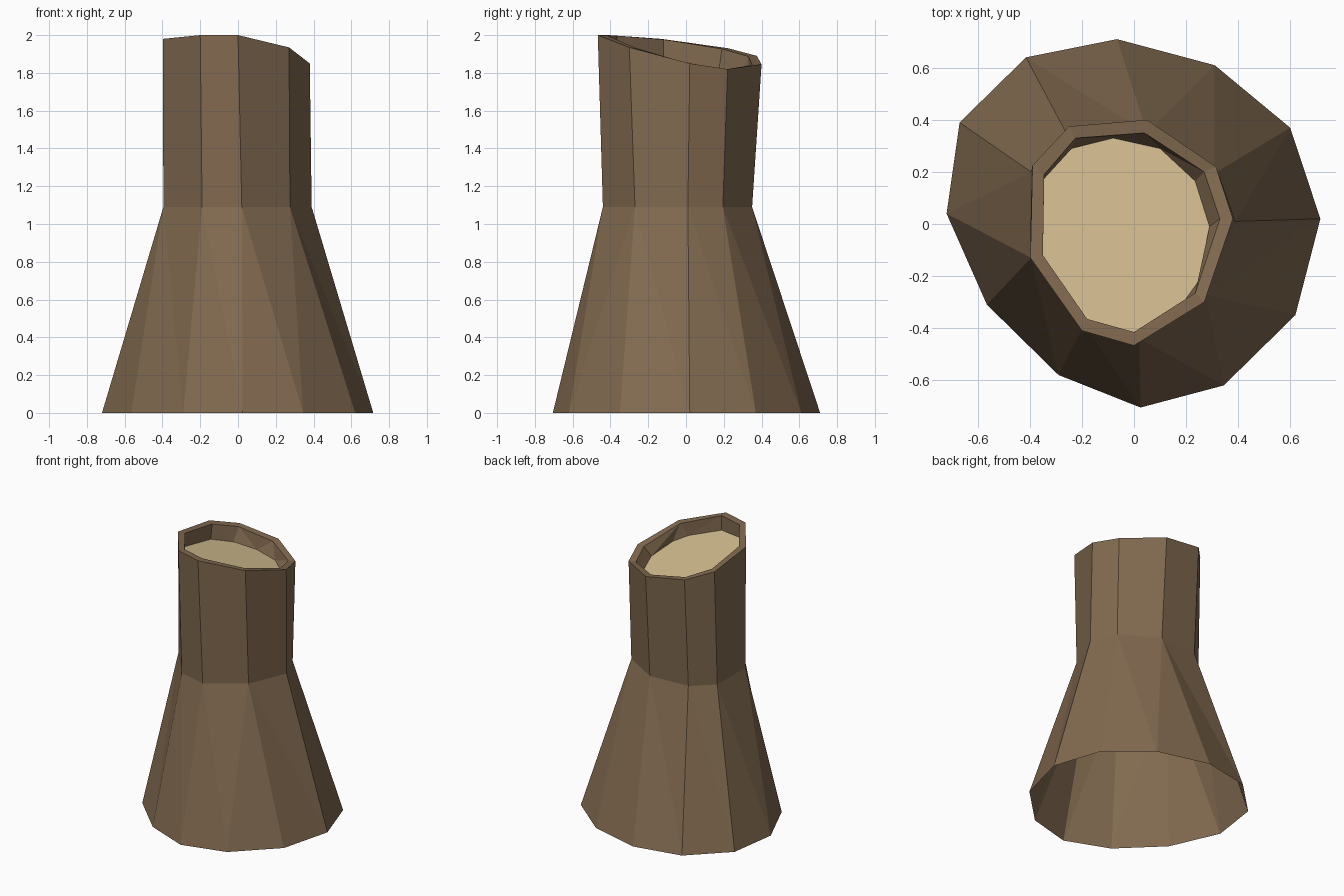
import bpy
import math

if "Cube" in bpy.data.objects:
    bpy.data.objects.remove(bpy.data.objects["Cube"])


def material(name, rgb):
    m = bpy.data.materials.new(name)
    m.diffuse_color = (*rgb, 1)
    m.use_nodes = True
    m.node_tree.nodes["Principled BSDF"].inputs["Base Color"].default_value = m.diffuse_color
    return m


def make_object(name, verts, faces, mat):
    me = bpy.data.meshes.new(name)
    me.from_pydata(verts, [], faces)
    me.materials.append(mat)
    ob = bpy.data.objects.new(name, me)
    bpy.context.collection.objects.link(ob)
    return ob


def bridge(verts, a, b):
    """Triangles joining two counter-clockwise loops; a is below / outside b."""
    def ang(i):
        return math.atan2(verts[i][1], verts[i][0])
    # begin at the closest pair of directions, then advance the lagging loop
    def gap(p, q):
        return (p - q + math.pi) % math.tau - math.pi
    k, s = min(((k, s) for k in range(len(a)) for s in range(len(b))),
               key=lambda t: abs(gap(ang(a[t[0]]), ang(b[t[1]]))))
    a, b = a[k:] + a[:k + 1], b[s:] + b[:s + 1]
    start = ang(a[0])

    def turn(loop, n):
        return math.tau if n == len(loop) - 1 else gap(ang(loop[n]), start) % math.tau
    faces, i, j = [], 0, 0
    while i < len(a) - 1 or j < len(b) - 1:
        if j == len(b) - 1 or (i < len(a) - 1 and turn(a, i + 1) <= turn(b, j + 1)):
            faces.append((a[i], a[i + 1], b[j]))
            i += 1
        else:
            faces.append((a[i], b[j + 1], b[j]))
            j += 1
    return faces


def quads(a, b):
    n = len(a)
    return [(a[i], a[(i + 1) % n], b[(i + 1) % n], b[i]) for i in range(n)]


bark = material("bark brown", (0.223, 0.144, 0.080))
wood = material("pale cut wood", (0.658, 0.515, 0.283))

# Cross-sections, counter-clockwise from the front
base = [(.025, -.705, 0), (.345, -.62, 0), (.62, -.35, 0), (.716, .02, 0),
        (.60, .37, 0), (.31, .61, 0), (-.065, .71, 0), (-.415, .64, 0),
        (-.67, .39, 0), (-.72, .04, 0), (-.565, -.31, 0), (-.29, -.58, 0)]
neck = [(x, y, 1.09) for x, y in
        [(.02, -.44), (.275, -.27), (.39, .01), (.31, .195), (.05, .35),
         (-.25, .33), (-.395, .2), (-.395, -.13), (-.19, -.385)]]
rim = [(0, -.467, 2.0), (.27, -.30, 1.935), (.38, .02, 1.85), (.315, .22, 1.82),
       (.05, .40, 1.845), (-.25, .375, 1.89), (-.39, .225, 1.93),
       (-.398, -.13, 1.98), (-.20, -.41, 2.0)]
lip = [(0, -.415), (.235, -.265), (.33, .02), (.27, .20), (.04, .35),
       (-.225, .33), (-.345, .19), (-.35, -.12), (-.18, -.365)]
lip = [(x, y, r[2] - 0.003) for (x, y), r in zip(lip, rim)]
disc = [(0, -.415), (.19, -.30), (.255, -.21), (.29, -.01), (.235, .165),
        (.10, .29), (-.08, .33), (-.24, .29), (-.345, .175), (-.35, -.12),
        (-.18, -.365)]
disc = [(x, y, 1.81 - .13 * x - .19 * y) for x, y in disc]

# Trunk: flared foot, neck, slanted rim and inner wall, open underneath
verts, loops = [], []
for ring in (base, neck, rim, lip, disc):
    loops.append(list(range(len(verts), len(verts) + len(ring))))
    verts += ring
faces = (bridge(verts, loops[0], loops[1]) + quads(loops[1], loops[2])
         + quads(loops[2], loops[3]) + bridge(verts, loops[3], loops[4]))
make_object("trunk", verts, faces, bark)

# Slanted pale wood face sunk inside the rim
make_object("cut_face", disc, [tuple(range(len(disc)))], wood)
